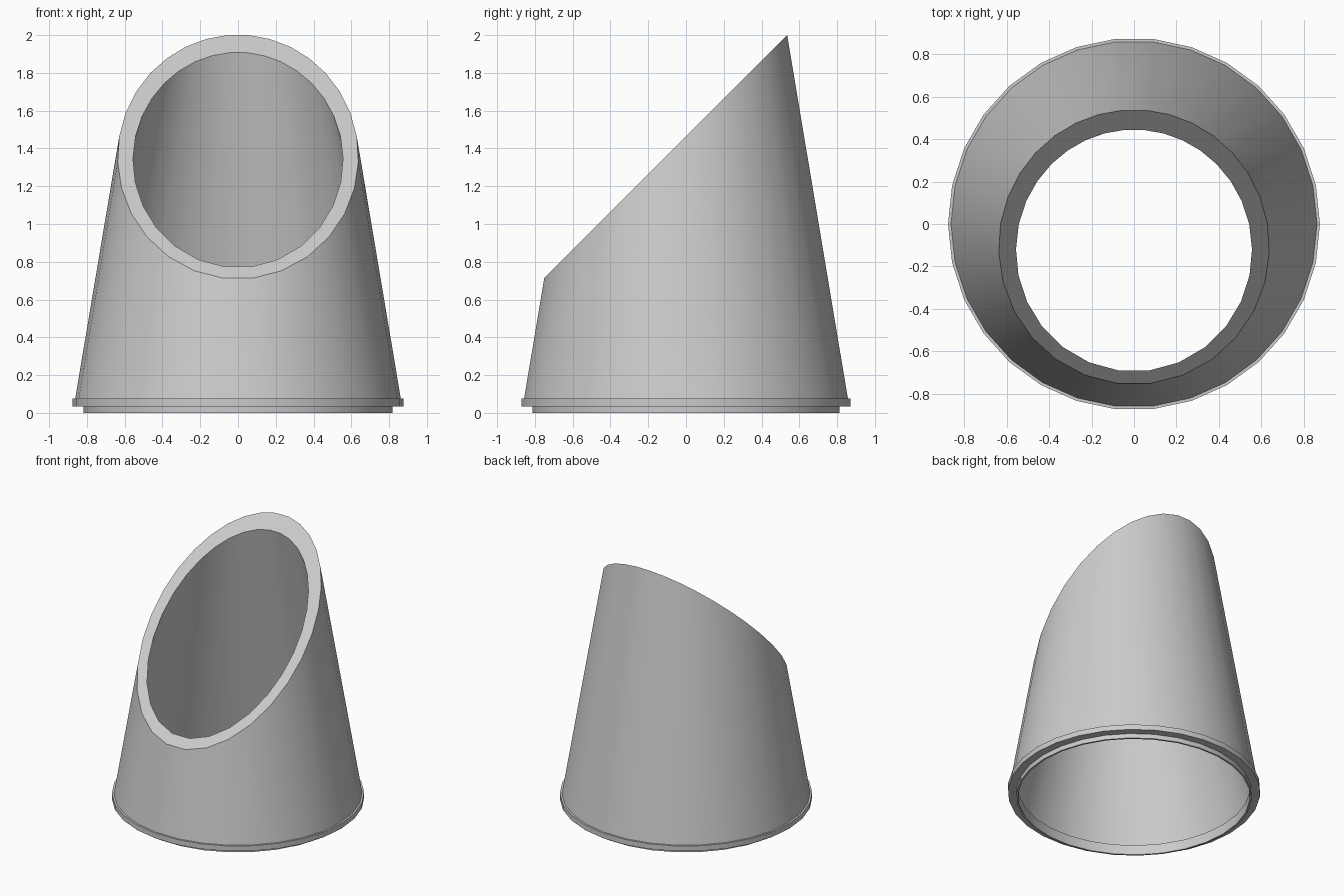
import bpy, bmesh, math
from mathutils import Vector

cube = bpy.data.objects.get("Cube")
if cube:
    bpy.data.objects.remove(cube, do_unlink=True)

SIDES = 30

grey = bpy.data.materials.new("plain grey")
grey.use_nodes = True
colour = (0.6, 0.6, 0.6, 1)
grey.diffuse_color = colour
grey.node_tree.nodes["Principled BSDF"].inputs["Base Color"].default_value = colour

# Wall section (radius, height), from the inner top down round to the outer top
section = [(0.381, 2.2), (0.847, 0.075), (0.805, 0.075), (0.805, 0),
           (0.818, 0), (0.818, 0.035), (0.876, 0.035), (0.876, 0.075),
           (0.862, 0.075), (0.505, 2.2)]

# Lathe the section round the vertical axis
bm = bmesh.new()
rings = []
for i in range(SIDES):
    a = math.tau * i / SIDES
    rings.append([bm.verts.new((r * math.cos(a), r * math.sin(a), z)) for r, z in section])
for i, ring in enumerate(rings):
    after = rings[(i + 1) % SIDES]
    for j in range(len(section) - 1):
        bm.faces.new((ring[j], after[j], after[j + 1], ring[j + 1]))

# Slice the top at a slant and close the wall with a flat lip
bmesh.ops.bisect_plane(bm, geom=bm.verts[:] + bm.edges[:] + bm.faces[:],
                       plane_co=Vector((0, 0, 1.464)), plane_no=Vector((0, -1, 1)),
                       clear_outer=True)
bmesh.ops.bridge_loops(bm, edges=[e for e in bm.edges if e.is_boundary])
bmesh.ops.recalc_face_normals(bm, faces=bm.faces[:])

mesh = bpy.data.meshes.new("slanted_hood")
bm.to_mesh(mesh)
bm.free()
mesh.materials.append(grey)
hood = bpy.data.objects.new("slanted_hood", mesh)
bpy.context.collection.objects.link(hood)

# Smooth round the walls, crisp at the lip and rim
bpy.ops.object.select_all(action='DESELECT')
hood.select_set(True)
bpy.context.view_layer.objects.active = hood
bpy.ops.object.shade_smooth_by_angle(angle=math.radians(30))
